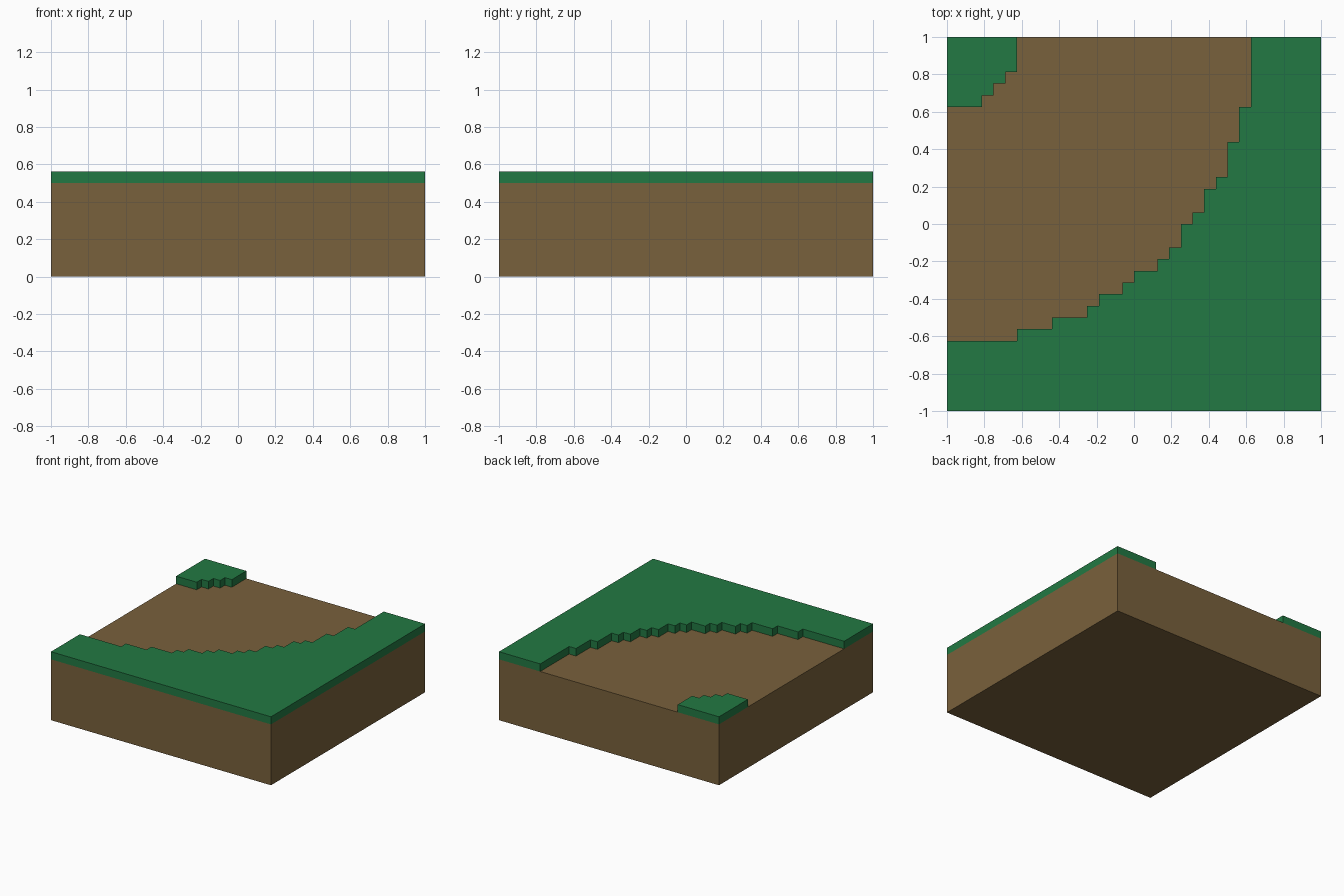
import bpy
import bmesh

cube = bpy.data.objects.get("Cube")
if cube:
    bpy.data.objects.remove(cube, do_unlink=True)

UNIT = 1 / 16          # edge of one block step
HALF = 16              # half the tile width in steps


def material(name, rgb):
    m = bpy.data.materials.new(name)
    m.use_nodes = True
    m.diffuse_color = (*rgb, 1)
    bsdf = m.node_tree.nodes["Principled BSDF"]
    bsdf.inputs["Base Color"].default_value = (*rgb, 1)
    bsdf.inputs["Roughness"].default_value = 0.9
    return m


def slab(name, outline, bottom, height, mat):
    """Extrude an outline (in steps) straight up into a closed slab."""
    bm = bmesh.new()
    face = bm.faces.new([bm.verts.new((x * UNIT, y * UNIT, bottom * UNIT)) for x, y in outline])
    top = bmesh.ops.extrude_face_region(bm, geom=[face], use_keep_orig=True)["geom"]
    bmesh.ops.translate(bm, vec=(0, 0, height * UNIT),
                        verts=[v for v in top if isinstance(v, bmesh.types.BMVert)])
    bmesh.ops.recalc_face_normals(bm, faces=bm.faces)
    mesh = bpy.data.meshes.new(name)
    bm.to_mesh(mesh)
    bm.free()
    mesh.materials.append(mat)
    obj = bpy.data.objects.new(name, mesh)
    bpy.context.collection.objects.link(obj)
    return obj


def stairs(start_y, steps):
    """Stepped edge going down: each step is (x, y where that riser ends)."""
    points, y = [], start_y
    for x, end in steps:
        points += [(x, y), (x, end)]
        y = end
    return points


dirt = material("dirt brown", (0.191, 0.119, 0.0445))
grass = material("grass green", (0.016, 0.191, 0.056))

# Dirt block
slab("dirt_base", [(-HALF, -HALF), (HALF, -HALF), (HALF, HALF), (-HALF, HALF)], 0, 8, dirt)

# Outer grass bank: half of the stepped arc, mirrored across the tile's diagonal
half_arc = stairs(HALF, [(10, 10), (9, 7), (8, 4), (7, 3), (6, 1), (5, 0), (4, -2), (3, -3)])
half_arc.append((2, -3))
arc = half_arc + [(-y, -x) for x, y in reversed(half_arc)]
arc = list(dict.fromkeys(arc))
slab("outer_grass", arc + [(-HALF, -HALF), (HALF, -HALF), (HALF, HALF)], 8, 1, grass)

# Small grass corner at the inside of the bend
inner = stairs(HALF, [(-10, 13), (-11, 12), (-12, 11), (-13, 10)])
slab("corner_grass", inner + [(-HALF, 10), (-HALF, HALF)], 8, 1, grass)
